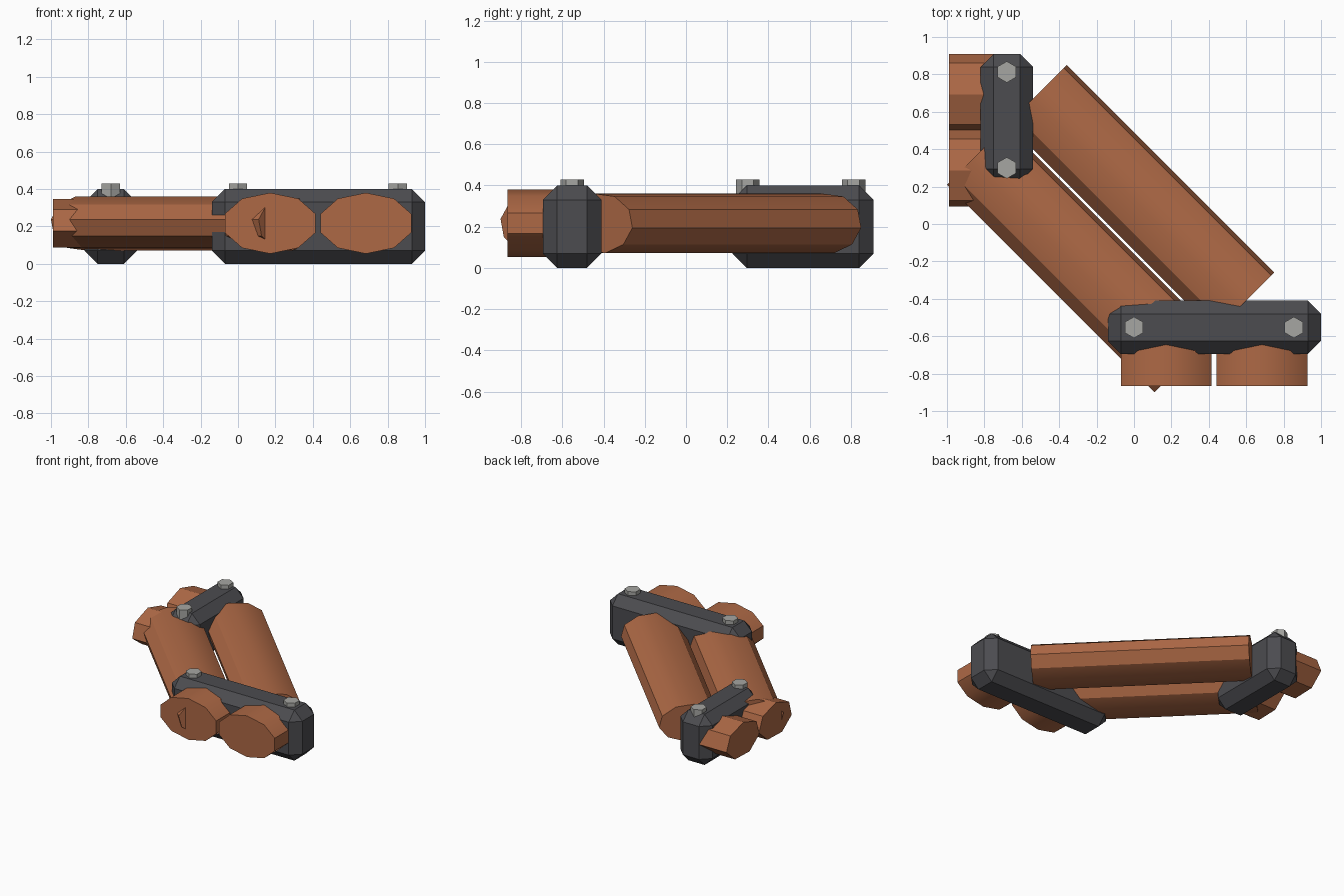
import bpy, bmesh, math
from mathutils import Vector

if "Cube" in bpy.data.objects:
    bpy.data.objects.remove(bpy.data.objects["Cube"])


def material(name, rgb):
    m = bpy.data.materials.new(name)
    m.diffuse_color = (*rgb, 1)
    m.use_nodes = True
    m.node_tree.nodes["Principled BSDF"].inputs["Base Color"].default_value = m.diffuse_color
    return m


COPPER = material("copper", (0.42, 0.14, 0.06))
IRON = material("dark_iron", (0.072, 0.072, 0.08))
STEEL = material("bolt_steel", (0.38, 0.38, 0.36))


def finish(name, bm, mat):
    bmesh.ops.recalc_face_normals(bm, faces=bm.faces)
    mesh = bpy.data.meshes.new(name)
    bm.to_mesh(mesh)
    bm.free()
    mesh.materials.append(mat)
    obj = bpy.data.objects.new(name, mesh)
    bpy.context.collection.objects.link(obj)
    return obj


def prism(name, a, b, side, up, sides, turn, r_side, r_up, mat, smooth=True):
    """Squashed n-sided bar from a to b; side/up span its cross-section."""
    bm = bmesh.new()
    side, up = Vector(side).normalized(), Vector(up)
    rings = []
    for end in (Vector(a), Vector(b)):
        ring = []
        for i in range(sides):
            t = math.radians(turn) + math.tau * i / sides
            ring.append(bm.verts.new(end + side * r_side * math.cos(t) + up * r_up * math.sin(t)))
        rings.append(ring)
        bm.faces.new(ring)
    for i in range(sides):
        j = (i + 1) % sides
        bm.faces.new((rings[0][i], rings[0][j], rings[1][j], rings[1][i]))
    obj = finish(name, bm, mat)
    if smooth:
        bpy.ops.object.select_all(action='DESELECT')
        obj.select_set(True)
        bpy.context.view_layer.objects.active = obj
        bpy.ops.object.shade_smooth_by_angle(angle=math.radians(30))
    return obj


def clamp(name, lo, hi, chamfer=0.07):
    """Box with every edge chamfered."""
    bm = bmesh.new()
    bmesh.ops.create_cube(bm, size=1)
    for v in bm.verts:
        v.co = Vector([lo[k] if v.co[k] < 0 else hi[k] for k in range(3)])
    bmesh.ops.bevel(bm, geom=bm.edges[:], offset=chamfer, segments=1, profile=0.5, affect='EDGES')
    return finish(name, bm, IRON)


# Two long diagonal pipes; s = x + y along the centre line, ends given by y - x
for name, s in (("outer_diagonal_pipe", -0.475), ("inner_diagonal_pipe", 0.175)):
    ends = [((s - d) / 2, (s + d) / 2, 0.216) for d in (1.21, -1.01)]
    prism(name, ends[0], ends[1], (1, 1, 0), (0, 0, 1), 10, -8.5, 0.225, 0.146, COPPER)

# Front pipe stubs
for name, x in (("front_stub_left", 0.172), ("front_stub_right", 0.684)):
    prism(name, (x, -0.865, 0.217), (x, -0.46, 0.217), (1, 0, 0), (0, 0, 1),
          10, 90, 0.255, 0.163, COPPER)

# Left pipe stubs
for name, y in (("left_stub_front", 0.296), ("left_stub_back", 0.702)):
    prism(name, (-0.99, y, 0.212), (-0.62, y, 0.212), (0, -1, 0), (0, 0, 1),
          7, 36, 0.21, 0.135, COPPER)

# Chamfered clamps over the joints
clamp("front_clamp", (-0.14, -0.695, 0), (1.0, -0.41, 0.4))
clamp("left_clamp", (-0.82, 0.225, 0), (-0.54, 0.91, 0.4))

# Hexagonal bolt heads
for i, (x, y) in enumerate(((0.0, -0.553), (0.855, -0.553), (-0.68, 0.30), (-0.68, 0.813))):
    prism(f"bolt_{i + 1}", (x, y, 0.34), (x, y, 0.43), (1, 0, 0), (0, 1, 0),
          6, 30, 0.057, 0.057, STEEL, smooth=False)
